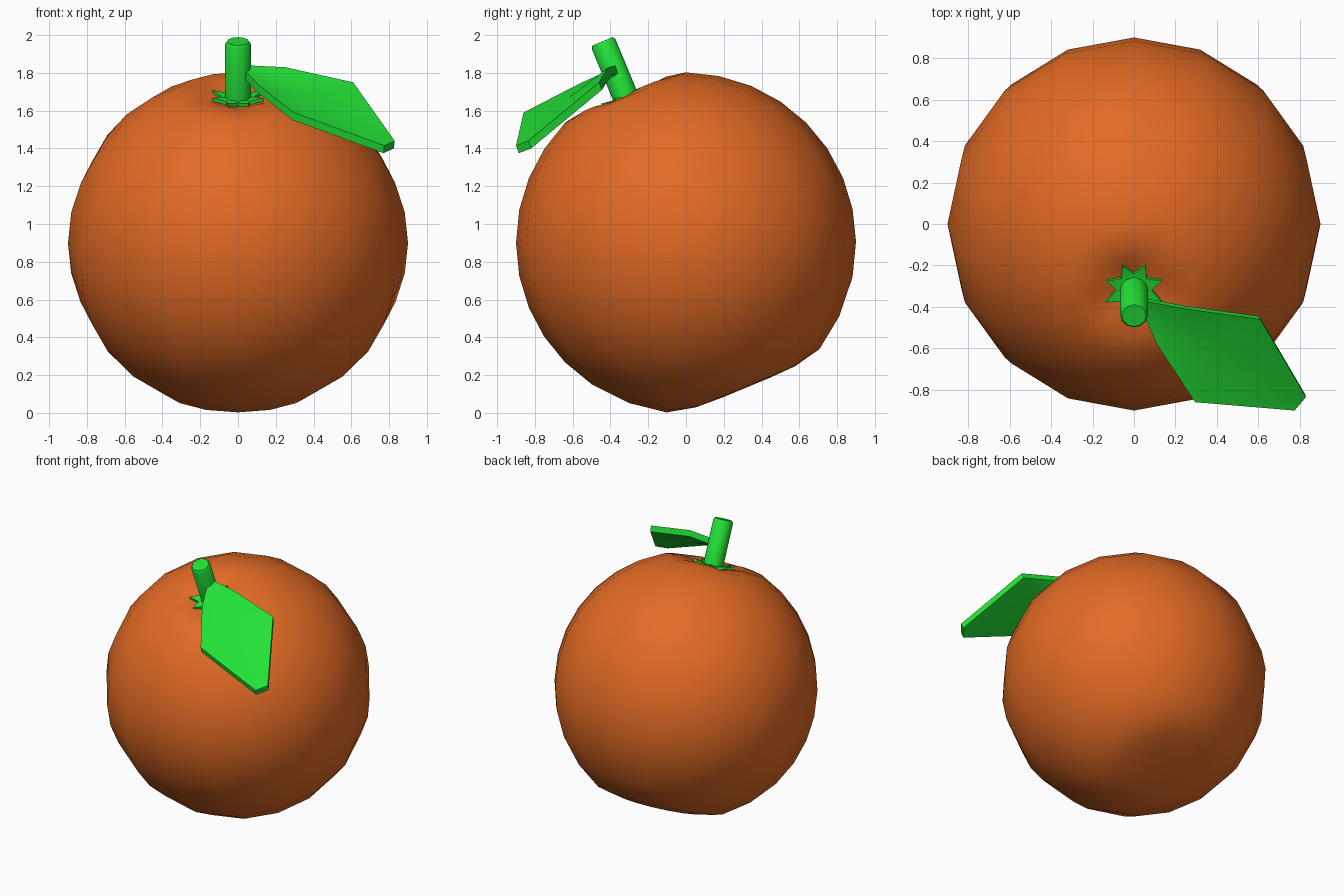
import bpy, bmesh
from math import sin, cos, pi, radians

if "Cube" in bpy.data.objects:
    bpy.data.objects.remove(bpy.data.objects["Cube"])

TILT = radians(22.5)
CENTRE = (0, 0, 0.9)


def material(name, rgb):
    m = bpy.data.materials.new(name)
    m.diffuse_color = (*rgb, 1)
    m.use_nodes = True
    m.node_tree.nodes["Principled BSDF"].inputs["Base Color"].default_value = m.diffuse_color
    return m


PEEL = material("peel_orange", (0.76, 0.145, 0.018))
GREEN = material("leaf_green", (0.016, 0.76, 0.037))


def finish(bm, name, mat, tilted=True):
    bmesh.ops.recalc_face_normals(bm, faces=bm.faces)
    mesh = bpy.data.meshes.new(name)
    bm.to_mesh(mesh)
    bm.free()
    mesh.materials.append(mat)
    mesh.shade_smooth()
    ob = bpy.data.objects.new(name, mesh)
    bpy.context.collection.objects.link(ob)
    if tilted:
        ob.location = CENTRE
        ob.rotation_euler.x = TILT
    return ob


def lathe(name, profile, sides, mat, ripple=None):
    """Revolve (radius, height) points; zero radius closes to a pole."""
    bm = bmesh.new()
    rings = []
    for k, (r, z) in enumerate(profile):
        if r < 1e-6:
            rings.append([bm.verts.new((0, 0, z))] * sides)
            continue
        ring = []
        for i in range(sides):
            a = 2 * pi * i / sides
            dz = ripple(k, i) if ripple else 0
            ring.append(bm.verts.new((r * cos(a), r * sin(a), z + dz)))
        rings.append(ring)
    for lo, hi in zip(rings, rings[1:]):
        for i in range(sides):
            j = (i + 1) % sides
            quad = list(dict.fromkeys((lo[i], lo[j], hi[j], hi[i])))
            bm.faces.new(quad)
    return finish(bm, name, mat)


# Fruit body: sphere with a creased dimple at the stem and a shallow one below
polar = [(0, .80), (6, .82), (11, .86), (16, .887), (22.5, .903), (33.75, .9),
         (45, .9), (56.25, .9), (67.5, .9), (78.75, .9), (90, .9), (101, .9),
         (112, .9), (124, .9), (138, .9), (151, .903), (161, .872), (171, .84), (180, .83)]
body_profile = [(r * sin(radians(a)) if 0 < a < 180 else 0, r * cos(radians(a))) for a, r in polar]
lathe("fruit_body", body_profile, 16, PEEL,
      lambda k, i: -0.012 if k in (2, 3) and i % 3 == 0 else 0)

# Stem with a slightly softened top rim
stem = lathe("stem", [(0, .79), (.068, .79), (.068, 1.14), (.058, 1.155), (0, 1.155)], 12, GREEN)

# Calyx: eight-pointed star cupped in the dimple
bm = bmesh.new()
top, bottom = bm.verts.new((0, 0, .835)), bm.verts.new((0, 0, .80))
rim = []
for i in range(16):
    a = pi * i / 8 + pi / 8
    r, z = (.145, .853) if i % 2 == 0 else (.085, .836)
    rim.append([bm.verts.new((r * cos(a), r * sin(a), z + d)) for d in (0, -.02)])
for i in range(16):
    (a, b), (c, d) = rim[i], rim[(i + 1) % 16]
    bm.faces.new((top, a, c))
    bm.faces.new((bottom, d, b))
    bm.faces.new((a, b, d, c))
calyx = finish(bm, "calyx", GREEN)

# Leaf: thick pointed blade fanned around its middle
outline = [(.04, -.37, 1.84), (.04, -.42, 1.81), (.11, -.58, 1.735), (.295, -.86, 1.59),
           (.775, -.9, 1.415), (.83, -.835, 1.44), (.61, -.46, 1.75), (.25, -.41, 1.83)]
bm = bmesh.new()
upper = [bm.verts.new(p) for p in outline]
lower = [bm.verts.new((x - .005, y + .015, z - .04)) for x, y, z in outline]
mid_up, mid_low = bm.verts.new((.38, -.62, 1.67)), bm.verts.new((.375, -.605, 1.63))
for i in range(len(outline)):
    j = (i + 1) % len(outline)
    bm.faces.new((mid_up, upper[i], upper[j]))
    bm.faces.new((mid_low, lower[j], lower[i]))
    bm.faces.new((upper[i], lower[i], lower[j], upper[j]))
leaf = finish(bm, "leaf", GREEN, tilted=False)

# Keep crisp edges on the green parts
for ob in (stem, calyx, leaf):
    bpy.ops.object.select_all(action='DESELECT')
    ob.select_set(True)
    bpy.context.view_layer.objects.active = ob
    bpy.ops.object.shade_smooth_by_angle(angle=radians(50))
